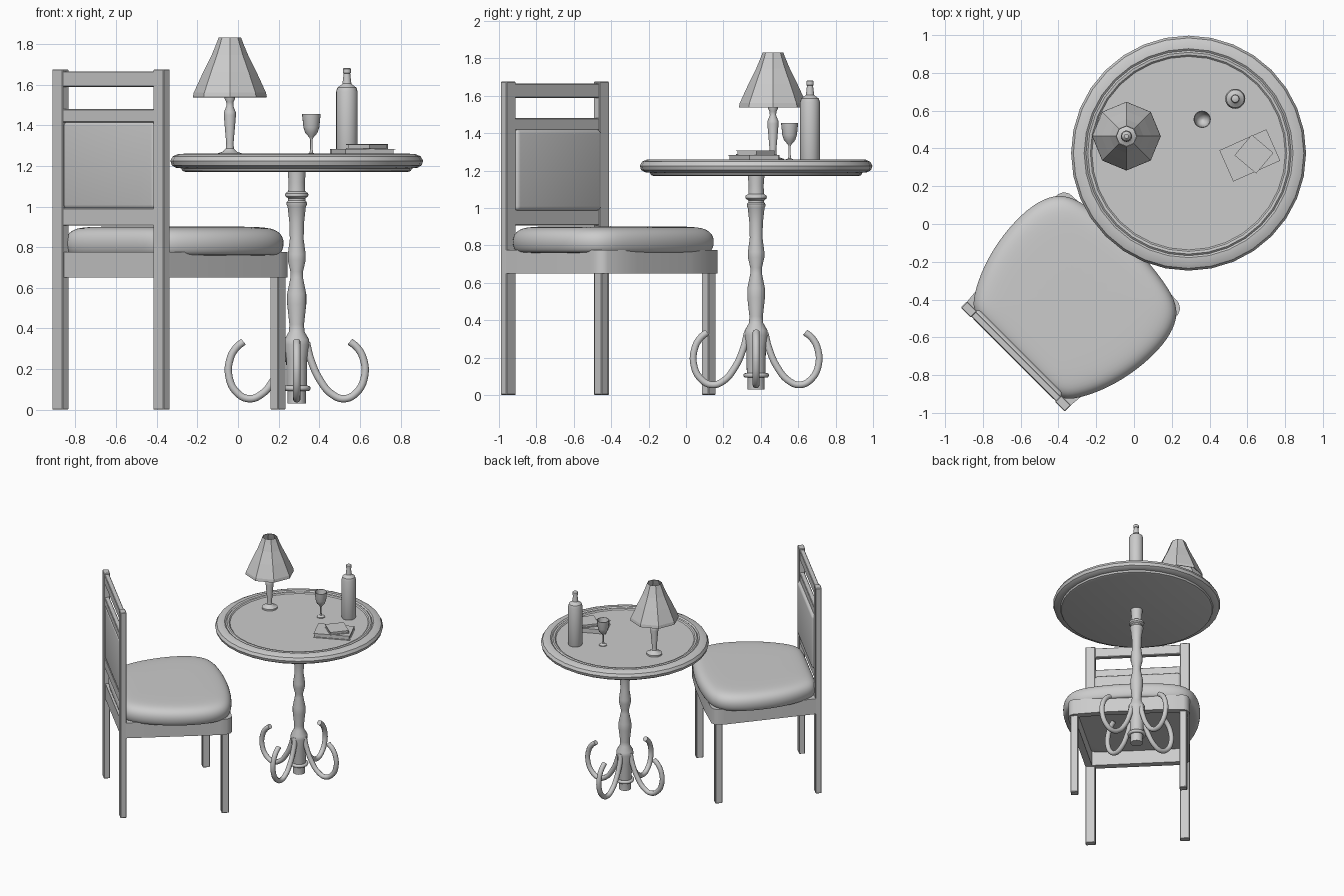
import bpy, bmesh
from math import sin, cos, tau, radians
from mathutils import Matrix, Vector

if "Cube" in bpy.data.objects:
    bpy.data.objects.remove(bpy.data.objects["Cube"])

# chair frame: local x = across the seat, local y = forward
CHAIR = Matrix.Translation((0.038, -0.038, 0)) @ Matrix.Rotation(radians(-45), 4, 'Z')


def finish(name, bm, mat=Matrix(), angle=35):
    bmesh.ops.remove_doubles(bm, verts=bm.verts, dist=1e-5)
    bmesh.ops.recalc_face_normals(bm, faces=bm.faces)
    me = bpy.data.meshes.new(name)
    bm.to_mesh(me)
    bm.free()
    ob = bpy.data.objects.new(name, me)
    bpy.context.collection.objects.link(ob)
    ob.matrix_world = mat
    if angle:
        bpy.ops.object.select_all(action='DESELECT')
        ob.select_set(True)
        bpy.context.view_layer.objects.active = ob
        bpy.ops.object.shade_smooth_by_angle(angle=radians(angle))
    return ob


def rings(name, loops, mat=Matrix(), angle=35, cap=True, closed=False):
    """Skin a stack of equal-length point loops."""
    bm = bmesh.new()
    vs = [[bm.verts.new(p) for p in loop] for loop in loops]
    n = len(loops[0])
    pairs = list(zip(vs, vs[1:])) + ([(vs[-1], vs[0])] if closed else [])
    for a, b in pairs:
        for i in range(n):
            j = (i + 1) % n
            bm.faces.new((a[i], a[j], b[j], b[i]))
    if cap and not closed:
        bm.faces.new(vs[0])
        bm.faces.new(vs[-1])
    return finish(name, bm, mat, angle)


def lathe(name, profile, x, y, seg=24, angle=35, cap=True, closed=False):
    loops = [[(x + r * cos(tau * i / seg), y + r * sin(tau * i / seg), z)
              for i in range(seg)] for r, z in profile]
    return rings(name, loops, Matrix(), angle, cap, closed)


def box(name, x, y, z, mat=CHAIR, bevel=0.004, seg=1):
    """Box from (min, max) pairs."""
    bm = bmesh.new()
    bmesh.ops.create_cube(bm, size=1)
    for v in bm.verts:
        v.co = Vector(((a + b) / 2 + c * (b - a) for (a, b), c in zip((x, y, z), v.co)))
    if bevel:
        bmesh.ops.bevel(bm, geom=bm.edges[:], offset=bevel, segments=seg,
                        profile=0.5, affect='EDGES')
    return finish(name, bm, mat)


def mirrored(half):
    """Closed outline from a right half that runs back to front."""
    return half + [(-x, y) for x, y in reversed(half) if x > 0]


# --- chair frame ---
for side, s in (("right", 1), ("left", -1)):
    box(f"back_post_{side}", sorted((s * 0.315, s * 0.389)), (-0.961, -0.915), (0, 1.675))
    box(f"front_leg_{side}", sorted((s * 0.378, s * 0.433)), (-0.208, -0.153), (0, 0.74))
for name, z in (("top_rail", (1.588, 1.665)), ("middle_rail", (1.414, 1.48)),
                ("lower_rail", (0.906, 0.993))):
    box(name, (-0.33, 0.33), (-0.956, -0.92), z)
box("back_pad", (-0.322, 0.322), (-0.957, -0.9), (0.985, 1.42), bevel=0.024, seg=4)

# seat apron: tapered hollow frame with rounded front corners
outer = mirrored([(0.385, -0.95), (0.452, -0.22), (0.45, -0.175), (0.437, -0.145),
                  (0.41, -0.128), (0.2, -0.115)])
inner = [(x * 0.88, -0.53 + (y + 0.53) * 0.88) for x, y in outer]
rings("seat_apron", [[(x, y, z) for x, y in o] for o, z in
                     ((outer, 0.65), (outer, 0.775), (inner, 0.775), (inner, 0.65))],
      CHAIR, closed=True)

# seat cushion: bulging outline stacked in rounded layers
outline = mirrored([(0.15, -0.94), (0.32, -0.94), (0.385, -0.87), (0.46, -0.72), (0.505, -0.53),
                    (0.51, -0.34), (0.475, -0.215), (0.41, -0.14), (0.28, -0.105), (0.1, -0.085)])
layers = ((0.5, 0.76), (0.93, 0.758), (0.98, 0.765), (1.01, 0.81), (0.995, 0.86),
          (0.91, 0.896), (0.7, 0.901), (0.35, 0.902))
cushion = rings("seat_cushion", [[(x * k, -0.53 + (y + 0.53) * k, z) for x, y in outline]
                                 for k, z in layers], CHAIR, 180)
sub = cushion.modifiers.new("smooth", 'SUBSURF')
sub.levels = sub.render_levels = 2

# --- table ---
TX, TY = 0.289, 0.375
lathe("table_top", [(0.001, 1.25), (0.512, 1.25), (0.52, 1.258), (0.534, 1.26), (0.543, 1.252),
                    (0.553, 1.26), (0.585, 1.258), (0.61, 1.247), (0.622, 1.225), (0.615, 1.203),
                    (0.595, 1.191), (0.568, 1.188), (0.562, 1.175), (0.545, 1.17),
                    (0.001, 1.17)], TX, TY, 32)
lathe("table_column", [(0.045, 0.03), (0.045, 0.085), (0.05, 0.12), (0.052, 0.25), (0.063, 0.32),
                       (0.061, 0.345), (0.038, 0.385), (0.036, 0.42), (0.047, 0.52),
                       (0.047, 0.57), (0.031, 0.65), (0.031, 0.68), (0.044, 0.735),
                       (0.044, 0.765), (0.034, 0.84), (0.036, 0.92), (0.045, 1.0),
                       (0.05, 1.01), (0.05, 1.02), (0.042, 1.03), (0.042, 1.04), (0.056, 1.05),
                       (0.056, 1.065), (0.042, 1.075), (0.04, 1.12), (0.045, 1.18)], TX, TY)
for name, z, r in (("base_ring", 0.105, 0.056), ("collar_ring", 1.058, 0.045)):
    lathe(name, [(r + 0.013 * cos(tau * i / 8), z + 0.013 * sin(tau * i / 8))
                 for i in range(8)], TX, TY, closed=True, angle=60)

# four hooked feet
cu = bpy.data.curves.new("hooked_feet", 'CURVE')
cu.dimensions = '3D'
cu.bevel_depth, cu.bevel_resolution = 0.019, 3
cu.use_fill_caps, cu.resolution_u = True, 6
path = [(0.048, 0.33), (0.068, 0.25), (0.115, 0.145), (0.175, 0.075), (0.235, 0.054),
        (0.295, 0.085), (0.333, 0.16), (0.328, 0.25), (0.298, 0.305), (0.262, 0.335)]
for k in range(4):
    c, s = cos(tau * k / 4), sin(tau * k / 4)
    sp = cu.splines.new('BEZIER')
    sp.bezier_points.add(len(path) - 1)
    for bp, (r, z) in zip(sp.bezier_points, path):
        bp.co = (TX + r * c, TY + r * s, z)
        bp.handle_left_type = bp.handle_right_type = 'AUTO'
bpy.context.collection.objects.link(bpy.data.objects.new("hooked_feet", cu))

# --- lamp ---
LX, LY = -0.04, 0.465
lathe("lamp_stand", [(0.058, 1.25), (0.058, 1.262), (0.035, 1.27), (0.02, 1.285), (0.018, 1.31),
                     (0.03, 1.45), (0.029, 1.465), (0.017, 1.495), (0.018, 1.515),
                     (0.026, 1.53), (0.026, 1.545), (0.012, 1.56), (0.012, 1.72)], LX, LY, 16)
shade = lathe("lamp_shade", [(0.182, 1.538), (0.178, 1.56), (0.132, 1.66), (0.09, 1.745),
                             (0.065, 1.805), (0.055, 1.832)], LX, LY, 8, 0, cap=False)
shade.modifiers.new("thickness", 'SOLIDIFY').thickness = 0.004

# --- glass and bottle ---
lathe("wine_glass", [(0.03, 1.25), (0.03, 1.256), (0.009, 1.264), (0.006, 1.28), (0.006, 1.33),
                     (0.012, 1.342), (0.03, 1.362), (0.039, 1.39), (0.046, 1.455),
                     (0.042, 1.455), (0.035, 1.392), (0.026, 1.367), (0.005, 1.352)],
      0.361, 0.554, 20, 50)
lathe("bottle", [(0.05, 1.25), (0.053, 1.258), (0.053, 1.565), (0.047, 1.585), (0.03, 1.597),
                 (0.022, 1.605), (0.016, 1.655), (0.02, 1.657), (0.02, 1.678),
                 (0.014, 1.682)], 0.536, 0.663, 20)

# --- books: two covers, pages and a spine ---
for name, x, y, w, d, z0, z1, a in (("large_book", 0.613, 0.363, 0.272, 0.181, 1.25, 1.284, 24),
                                    ("small_book", 0.635, 0.37, 0.15, 0.142, 1.284, 1.307, -40)):
    m = Matrix.Translation((x, y, 0)) @ Matrix.Rotation(radians(a), 4, 'Z')
    w, d, t = w / 2, d / 2, 0.004
    box(name + "_back_cover", (-w, w), (-d, d), (z0, z0 + t), m, 0)
    box(name + "_front_cover", (-w, w), (-d, d), (z1 - t, z1), m, 0)
    box(name + "_spine", (-w, w), (d - t, d), (z0 + t, z1 - t), m, 0)
    box(name + "_pages", (-w + 0.006, w - 0.006), (-d + 0.006, d - t), (z0 + t, z1 - t), m, 0)
